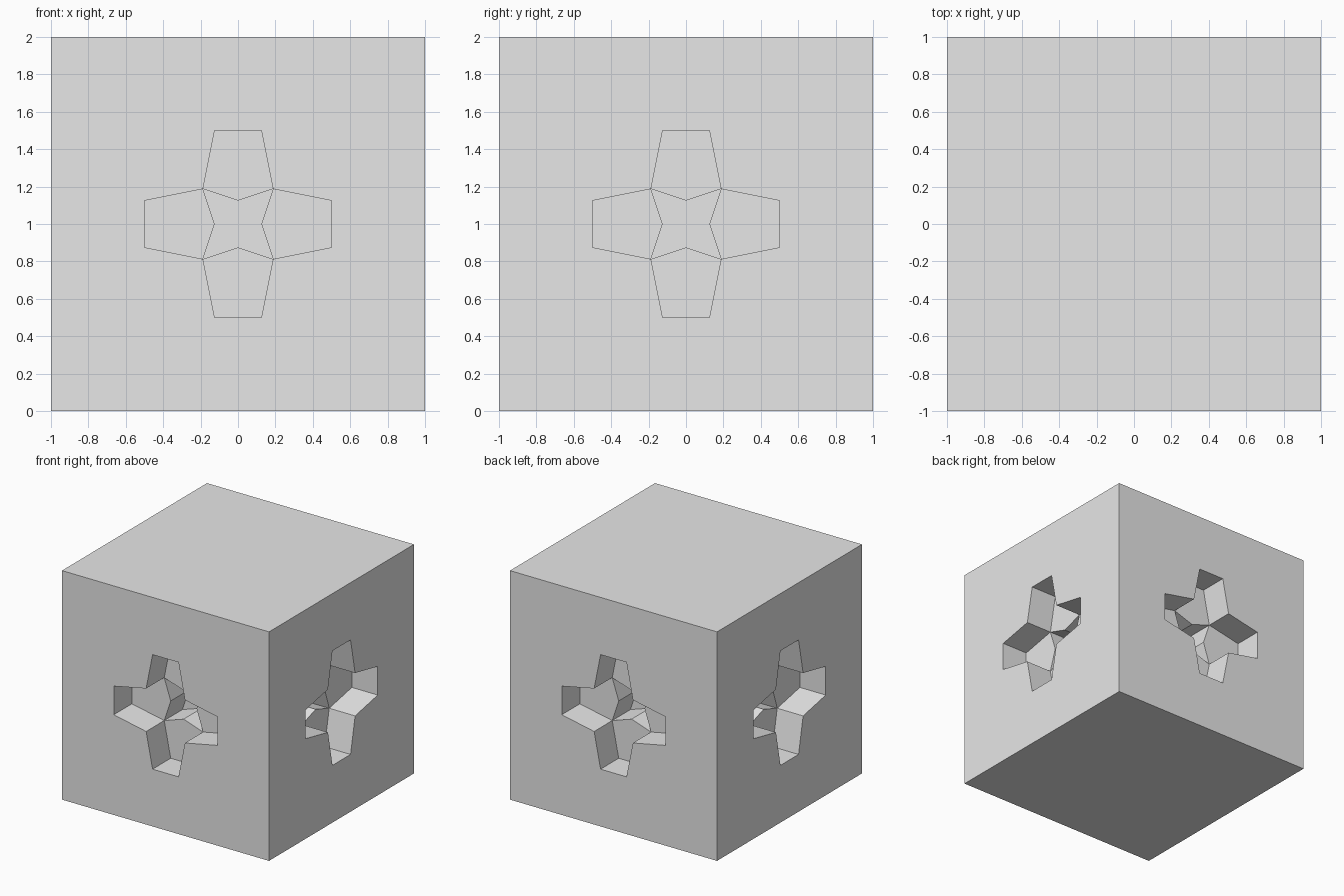
import bpy, bmesh
from math import pi
from mathutils import Matrix, Vector

if "Cube" in bpy.data.objects:
    bpy.data.objects.remove(bpy.data.objects["Cube"], do_unlink=True)

grey = bpy.data.materials.new("light grey")
grey.use_nodes = True
grey.diffuse_color = (0.8, 0.8, 0.8, 1)
grey.node_tree.nodes["Principled BSDF"].inputs["Base Color"].default_value = (0.8, 0.8, 0.8, 1)

RECESS, SOCKET = 0.25, 0.5          # depths of the cross and of the star inside it
NOTCH = 0.1875                      # inner corner of the cross
TIP, REACH = 0.125, 0.5             # half width and length of each arm

bm = bmesh.new()


def face(points, transform):
    bm.faces.new([bm.verts.new(transform @ Vector(p)) for p in points])


def at_depth(outline, depth):
    return [(u, depth - 1, v) for u, v in outline]


def wall(outline, near, far, transform):
    for a, b in zip(outline, outline[1:]):
        face(at_depth([a, b], near) + at_depth([b, a], far), transform)


# One arm of the cross, pointing up
arm = [(-NOTCH, NOTCH), (-TIP, REACH), (TIP, REACH), (NOTCH, NOTCH)]
star = [(-NOTCH, NOTCH), (0, TIP), (NOTCH, NOTCH)]

for side in range(4):
    turn = Matrix.Translation((0, 0, 1)) @ Matrix.Rotation(side * pi / 2, 4, "Z")
    for quarter in range(4):
        place = turn @ Matrix.Rotation(quarter * pi / 2, 4, "Y")
        # Outer panel around the arm
        face(at_depth([(1, 1), (-1, 1)] + arm, 0), place)
        # Arm walls and floor
        wall(arm, 0, RECESS, place)
        face(at_depth(arm + [(0, TIP)], RECESS), place)
        # Star socket walls and floor
        wall(star, RECESS, SOCKET, place)
        face(at_depth(star + [(0, 0)], SOCKET), place)

# Plain top and bottom
for z in (0, 2):
    face([(-1, -1, z), (1, -1, z), (1, 1, z), (-1, 1, z)], Matrix())

bmesh.ops.remove_doubles(bm, verts=bm.verts, dist=0.0001)
bmesh.ops.recalc_face_normals(bm, faces=bm.faces)

mesh = bpy.data.meshes.new("recessed_block")
bm.to_mesh(mesh)
bm.free()
mesh.materials.append(grey)
block = bpy.data.objects.new("recessed_block", mesh)
bpy.context.collection.objects.link(block)
